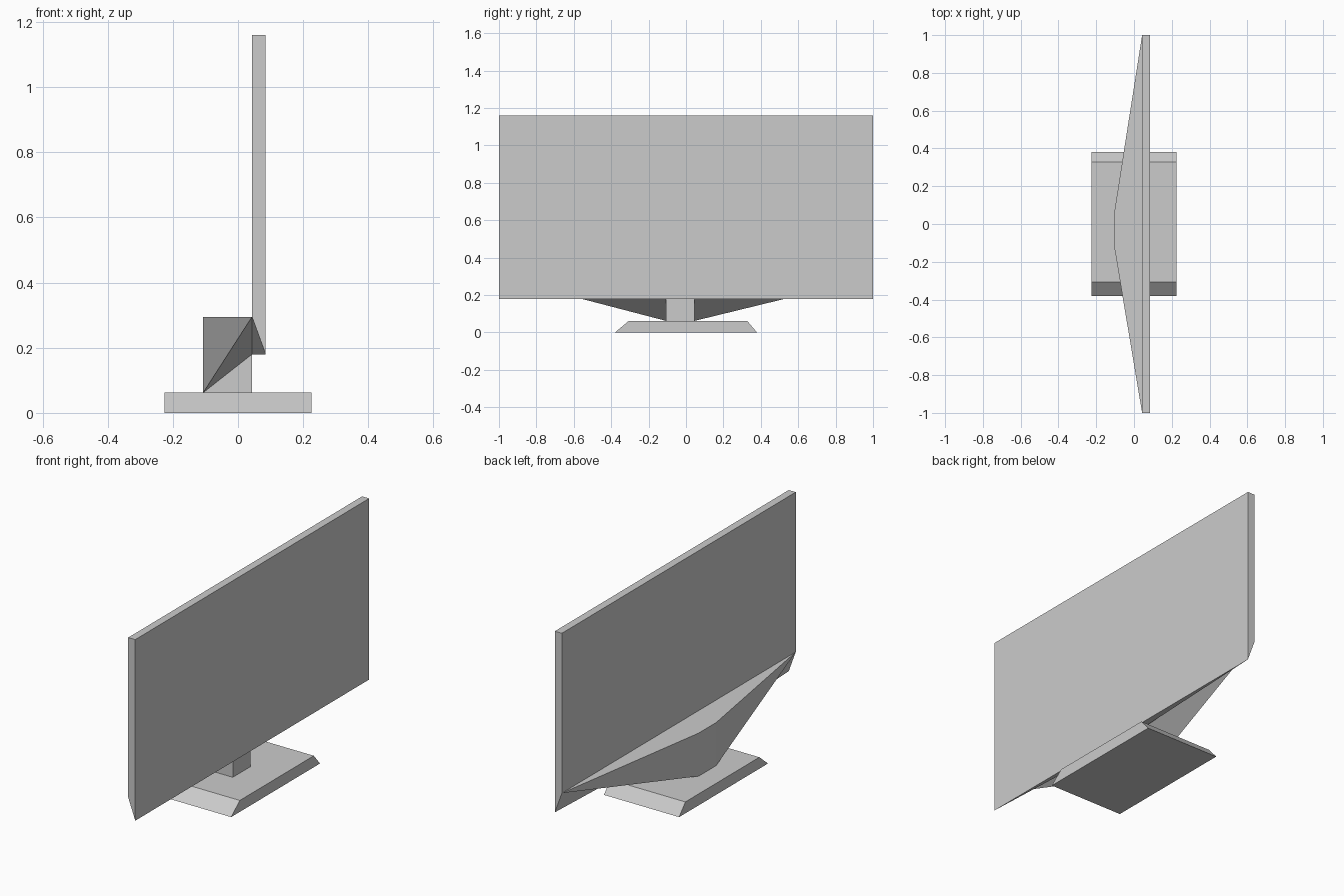
import bpy
import bmesh

cube = bpy.data.objects.get("Cube")
if cube:
    bpy.data.objects.remove(cube, do_unlink=True)

# One plain grey plastic
grey = bpy.data.materials.new("grey plastic")
grey.use_nodes = True
colour = (0.6, 0.6, 0.6, 1)
grey.diffuse_color = colour
grey.node_tree.nodes["Principled BSDF"].inputs["Base Color"].default_value = colour


def solid(name, points):
    """Flat-faced convex solid spanning the given corner points."""
    bm = bmesh.new()
    for p in points:
        bm.verts.new(p)
    bmesh.ops.convex_hull(bm, input=bm.verts[:])
    bmesh.ops.dissolve_limit(bm, angle_limit=0.005, verts=bm.verts[:], edges=bm.edges[:])
    bmesh.ops.recalc_face_normals(bm, faces=bm.faces[:])
    mesh = bpy.data.meshes.new(name)
    bm.to_mesh(mesh)
    bm.free()
    mesh.materials.append(grey)
    obj = bpy.data.objects.new(name, mesh)
    bpy.context.collection.objects.link(obj)
    return obj


def span(x, z, ys):
    """The same x, z corner repeated at both ends of a y range."""
    return [(x, y, z) for y in ys]


# Shared levels and depths
FRONT, BACK, REAR = 0.085, 0.043, -0.107
TOP, SHELF, LOWER, DECK = 1.16, 0.295, 0.18, 0.062
WIDE = (-1, 1)
NECK = (-0.106, 0.045)

shelf_ends = span(BACK, SHELF, WIDE)
neck_top = span(BACK, LOWER, NECK)
neck_heel = span(REAR, DECK, NECK)

# Screen panel, its lower back edge cut away towards the ends
solid("screen", span(FRONT, TOP, WIDE) + span(BACK, TOP, WIDE)
      + span(FRONT, LOWER, WIDE) + shelf_ends + neck_top)

# Faceted rear housing tapering out to the screen ends
solid("rear_housing", shelf_ends + span(REAR, SHELF, NECK) + neck_heel + neck_top)

# Neck wedge joining the housing to the base
solid("neck", neck_heel + neck_top + span(BACK, DECK, NECK))

# Base plate with sloping ends
base = []
for x in (-0.225, 0.225):
    base += span(x, 0, (-0.38, 0.38)) + span(x, DECK, (-0.306, 0.327))
solid("base", base)
